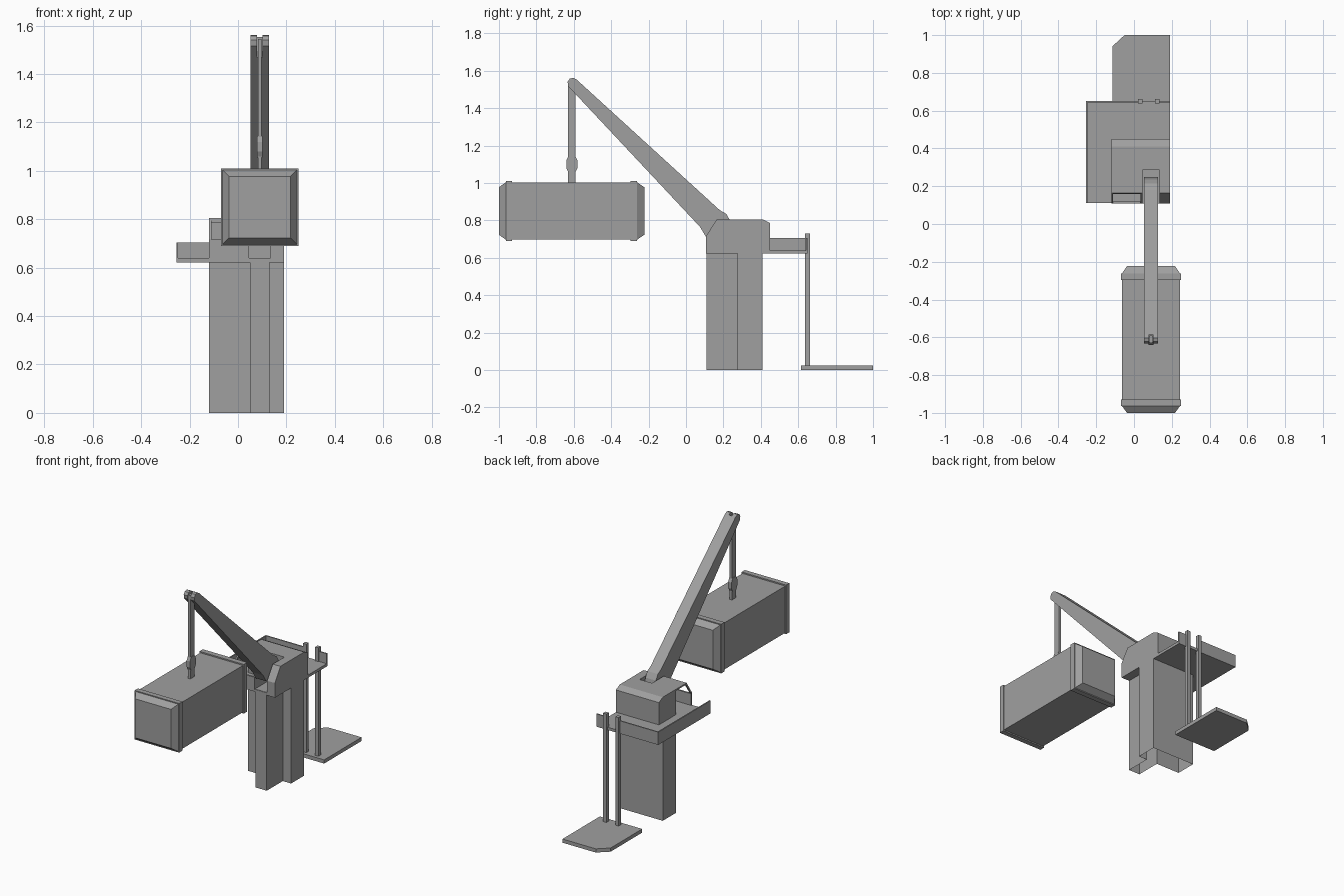
import bpy, bmesh
from mathutils import Vector

cube = bpy.data.objects.get("Cube")
if cube:
    bpy.data.objects.remove(cube, do_unlink=True)

GREY = (0.35, 0.35, 0.35, 1)
grey = bpy.data.materials.new("plain grey")
grey.use_nodes = True
grey.diffuse_color = GREY
grey.node_tree.nodes["Principled BSDF"].inputs["Base Color"].default_value = GREY


def finish(name, bm):
    bmesh.ops.recalc_face_normals(bm, faces=bm.faces)
    mesh = bpy.data.meshes.new(name)
    bm.to_mesh(mesh)
    bm.free()
    mesh.materials.append(grey)
    ob = bpy.data.objects.new(name, mesh)
    bpy.context.collection.objects.link(ob)
    return ob


def prism(name, profile, lo, hi, axis="x", open_bottom=False):
    """Extrude a (y, z) profile along x, or an (x, y) profile along z."""
    bm = bmesh.new()
    place = (lambda p: (lo, *p)) if axis == "x" else (lambda p: (*p, lo))
    step = Vector((hi - lo, 0, 0)) if axis == "x" else Vector((0, 0, hi - lo))
    base = bm.faces.new([bm.verts.new(place(p)) for p in profile])
    out = bmesh.ops.extrude_face_region(bm, geom=[base], use_keep_orig=True)
    bmesh.ops.translate(bm, verts=[g for g in out["geom"] if isinstance(g, bmesh.types.BMVert)], vec=step)
    ob = finish(name, bm)
    if open_bottom:
        bm = bmesh.new()
        bm.from_mesh(ob.data)
        low = [f for f in bm.faces if all(abs(v.co.z - lo) < 1e-5 for v in f.verts)]
        bmesh.ops.delete(bm, geom=low, context="FACES_ONLY")
        bm.to_mesh(ob.data)
        bm.free()
    return ob


def box(name, x, y, z):
    return prism(name, [(x[0], y[0]), (x[1], y[0]), (x[1], y[1]), (x[0], y[1])], z[0], z[1], "z")


def cut(target, cutter):
    mod = target.modifiers.new("cut", "BOOLEAN")
    mod.operation = "DIFFERENCE"
    mod.solver = "EXACT"
    mod.object = cutter
    bpy.context.view_layer.objects.active = target
    bpy.ops.object.modifier_apply(modifier=mod.name)
    bpy.data.objects.remove(cutter, do_unlink=True)


# Column with a front rib, open underneath
prism("column", [(-0.12, 0.275), (0.05, 0.275), (0.05, 0.11), (0.13, 0.11),
                 (0.13, 0.275), (0.19, 0.275), (0.19, 0.41), (-0.12, 0.41)],
      0, 0.63, "z", open_bottom=True)

# Platform with parapets and a gap at the lift
box("platform_floor", (-0.255, 0.19), (0.11, 0.65), (0.622, 0.64))
box("platform_left_wall", (-0.255, -0.247), (0.11, 0.65), (0.622, 0.705))
for side, x in (("left", (-0.255, 0.02)), ("right", (0.135, 0.19))):
    box(f"platform_back_wall_{side}", x, (0.642, 0.65), (0.622, 0.705))

# Cabin housing with an open cab and a slot for the boom
cabin = prism("cabin", [(0.108, 0.624), (0.108, 0.718), (0.165, 0.805), (0.41, 0.805),
                        (0.45, 0.785), (0.45, 0.624)], -0.12, 0.19)
cut(cabin, prism("cab_space", [(0.118, 0.638), (0.118, 0.715), (0.171, 0.795),
                               (0.275, 0.795), (0.275, 0.638)], -0.2, 0.035))
cut(cabin, box("cab_window", (-0.11, 0.035), (0.05, 0.165), (0.716, 0.797)))
cut(cabin, box("boom_slot", (0.045, 0.135), (0.0, 0.285), (0.638, 0.9)))

# Tapered boom with a rounded, forked tip
boom = prism("boom", [(0.105, 0.715), (0.16, 0.69), (0.25, 0.72), (0.235, 0.8), (0.215, 0.835),
                      (0.18, 0.855), (-0.585, 1.553), (-0.603, 1.562), (-0.622, 1.557),
                      (-0.633, 1.54), (-0.63, 1.517), (0.075, 0.765)], 0.052, 0.128)
cut(boom, box("tip_notch", (0.079, 0.101), (-0.7, -0.585), (1.4, 1.6)))

# Cable, shackle and load eye
box("cable", (0.082, 0.098), (-0.63, -0.59), (1.12, 1.545))
prism("shackle", [(-0.64, 1.08), (-0.628, 1.056), (-0.592, 1.056), (-0.58, 1.08),
                  (-0.58, 1.12), (-0.592, 1.144), (-0.628, 1.144), (-0.64, 1.12)], 0.078, 0.102)
box("load_eye", (0.082, 0.098), (-0.63, -0.59), (0.99, 1.07))

# Container with raised end frames and bevelled ends
box("container_body", (-0.064, 0.244), (-0.95, -0.275), (0.698, 1.002))


def container_end(name, y_frame, y_rim, y_tip):
    bm = bmesh.new()
    rings = []
    for y, half in ((y_frame, 0.16), (y_rim, 0.16), (y_rim, 0.154), (y_tip, 0.127)):
        rings.append([bm.verts.new((0.09 + sx * half, y, 0.85 + sz * half))
                      for sx, sz in ((-1, -1), (1, -1), (1, 1), (-1, 1))])
    for a, b in zip(rings, rings[1:]):
        for i in range(4):
            j = (i + 1) % 4
            bm.faces.new((a[i], a[j], b[j], b[i]))
    bm.faces.new(rings[0])
    bm.faces.new(rings[-1])
    return finish(name, bm)


container_end("container_front_end", -0.93, -0.963, -1.0)
container_end("container_back_end", -0.297, -0.262, -0.223)

# Lift landing plate and its two posts
prism("lift_plate", [(-0.115, 0.615), (0.19, 0.615), (0.19, 1.0), (-0.05, 1.0), (-0.115, 0.94)],
      0, 0.024, "z")
for side, x in (("left", 0.11), ("right", 0.022)):
    box(f"lift_post_{side}", (x, x + 0.024), (0.637, 0.662), (0.01, 0.73))
